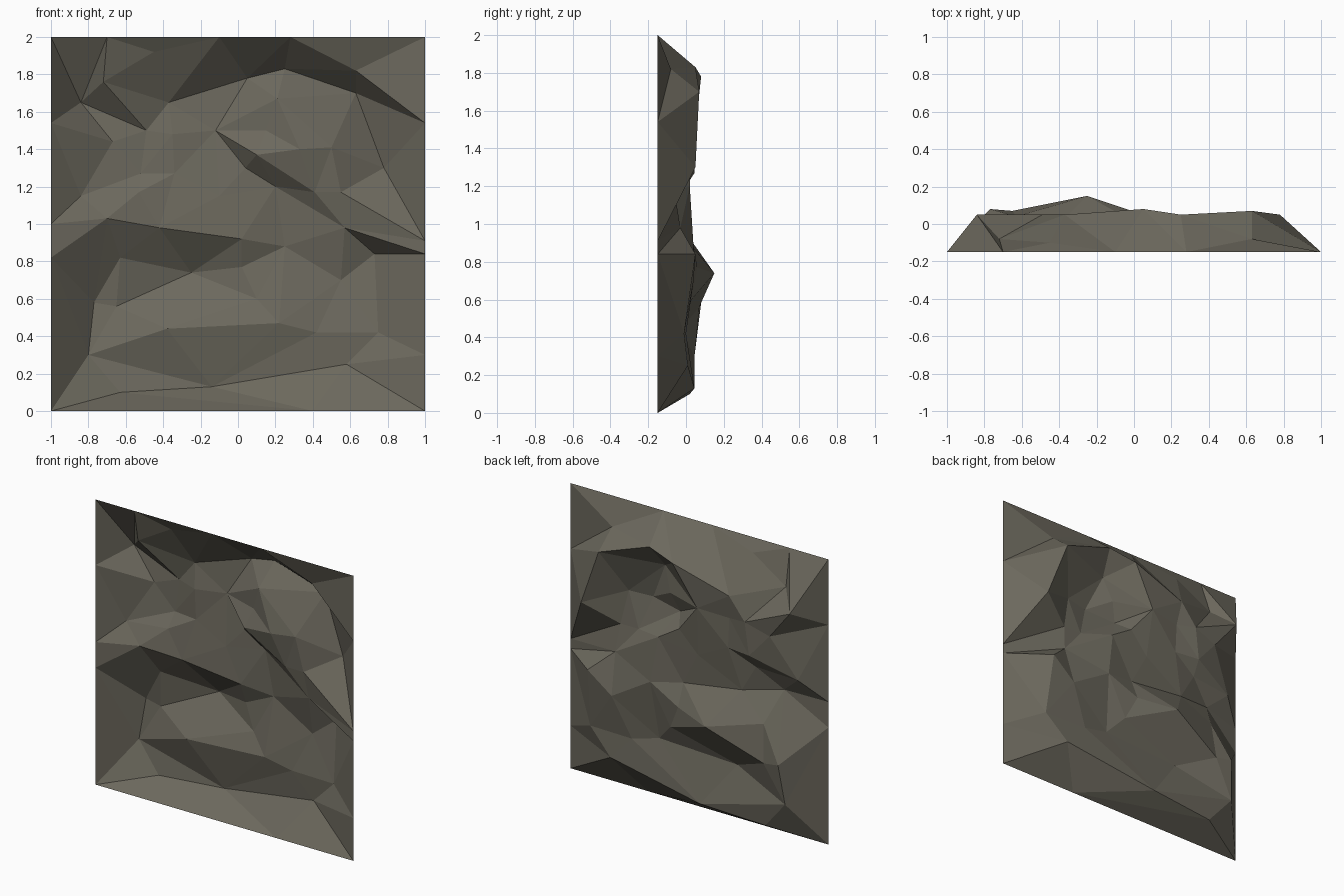
import bpy
import bmesh
from mathutils import Vector
from mathutils.geometry import delaunay_2d_cdt

default_cube = bpy.data.objects.get("Cube")
if default_cube:
    bpy.data.objects.remove(default_cube, do_unlink=True)

UNIT = 0.01       # points are given in hundredths: across, up, depth
RIM = -15         # depth of the flat outer rim

positions = []    # flat (across, up) positions
depths = []
creases = []      # index pairs that must stay edges
known = {}


def point(across, up, depth=RIM):
    """Return the index of a point, adding it when it is new."""
    key = (across, up)
    if key not in known:
        known[key] = len(positions)
        positions.append(Vector(key) * UNIT)
        depths.append(depth * UNIT)
    return known[key]


def crease(*points):
    """Join points in order, so the facets break along this line."""
    indices = [point(*p) for p in points]
    creases.extend(zip(indices, indices[1:]))


# Square outer rim
crease((-100, 0), (40, 0), (100, 0), (100, 30), (100, 84), (100, 91), (100, 154),
       (100, 200), (28, 200), (-10, 200), (-70, 200), (-100, 200), (-100, 154),
       (-100, 100), (-100, 82), (-100, 0))

# Foot of the rock and the hollow above it
crease((-100, 0), (-63, 10, 2), (-14, 13, 4.5), (58, 25, 1), (100, 0))
crease((-100, 0), (-80, 30, 4.5), (-38, 44, -3), (22, 47, -2), (42, 42, 0), (75, 42, -1))
crease((-80, 30), (-14, 13))
crease((58, 25), (75, 42), (100, 30))
crease((-80, 30), (-77, 58, 8))

# Middle bulge with its overhanging shelf
crease((-77, 58), (-65, 56, 7), (-25, 74, 15), (2, 77, 6), (25, 88, 4),
       (57, 98, -3), (73, 84, 5), (100, 84))
crease((-65, 56), (-63, 82, 4), (-25, 74))
crease((-100, 100), (-70, 103, -9), (-42, 98, -2), (2, 92, 0), (25, 88))
crease((-63, 82), (-42, 98))
crease((-100, 82), (-70, 103), (-77, 58))
crease((73, 84), (75, 42))

# Diagonal cleft
crease((-12, 150, 5), (4, 130, 2), (20, 120, 2), (57, 98))
crease((20, 120), (25, 88))
crease((-12, 150), (10, 137, -8), (41, 117, -6), (57, 98))
crease((41, 117), (55, 117, -6), (78, 130, 5))
crease((55, 117), (100, 91), (57, 98), (100, 84))

# Pocket above the cleft
crease((10, 137), (33, 140, -11), (50, 141, -8), (78, 130))
crease((-12, 150), (15, 150, -4), (33, 140))
crease((-12, 150), (21, 167, -7), (25, 183, 5))

# Crown and right shoulder
crease((-37, 165, 5), (5, 178, 8), (25, 183), (63, 170, 7), (78, 130), (100, 91))
crease((5, 178), (-12, 150))
crease((63, 170), (100, 154))
crease((28, 200), (63, 182, -8), (100, 154))
crease((28, 200), (25, 183))

# Left shoulder and its small ledge
crease((-70, 200), (-72, 176, -8), (-84, 165, 5), (-49, 150, 5), (-67, 144, 3))
crease((-70, 200), (-84, 165), (-67, 144), (-84, 115, -4), (-100, 100))
crease((-100, 154), (-67, 144))
crease((-72, 176), (-49, 150), (-37, 165))
crease((-72, 176), (-45, 192, -10), (-10, 200))
crease((-72, 176), (-37, 165))
crease((-84, 115), (-52, 127, 4.5), (-34, 127, 2), (-53, 117, -2))

# Loose high points on the broad faces
for spot in ((-10, 115, 1), (55, 70, 4), (10, 60, 3), (-35, 148, 2)):
    point(*spot)

# Fill the creases with flat triangles
flat, _, triangles, sources, _, _ = delaunay_2d_cdt(positions, creases, [], 0, 1e-5)

bm = bmesh.new()
verts = [bm.verts.new((p.x, depths[source[0]], p.y)) for p, source in zip(flat, sources)]
for triangle in triangles:
    face = bm.faces.new([verts[i] for i in triangle])
    face.smooth = False
# Discard slivers lying within the rim line
slivers = [f for f in bm.faces if f.calc_area() < 1e-6]
bmesh.ops.delete(bm, geom=slivers, context="FACES")

mesh = bpy.data.meshes.new("rock_face")
bm.to_mesh(mesh)
bm.free()
rock_face = bpy.data.objects.new("rock_face", mesh)
bpy.context.collection.objects.link(rock_face)

# Grey brown stone
stone = bpy.data.materials.new("grey_brown_stone")
stone.use_nodes = True
colour = (0.15, 0.14, 0.11, 1.0)
stone.diffuse_color = colour
shader = stone.node_tree.nodes["Principled BSDF"]
shader.inputs["Base Color"].default_value = colour
shader.inputs["Roughness"].default_value = 0.9
mesh.materials.append(stone)
